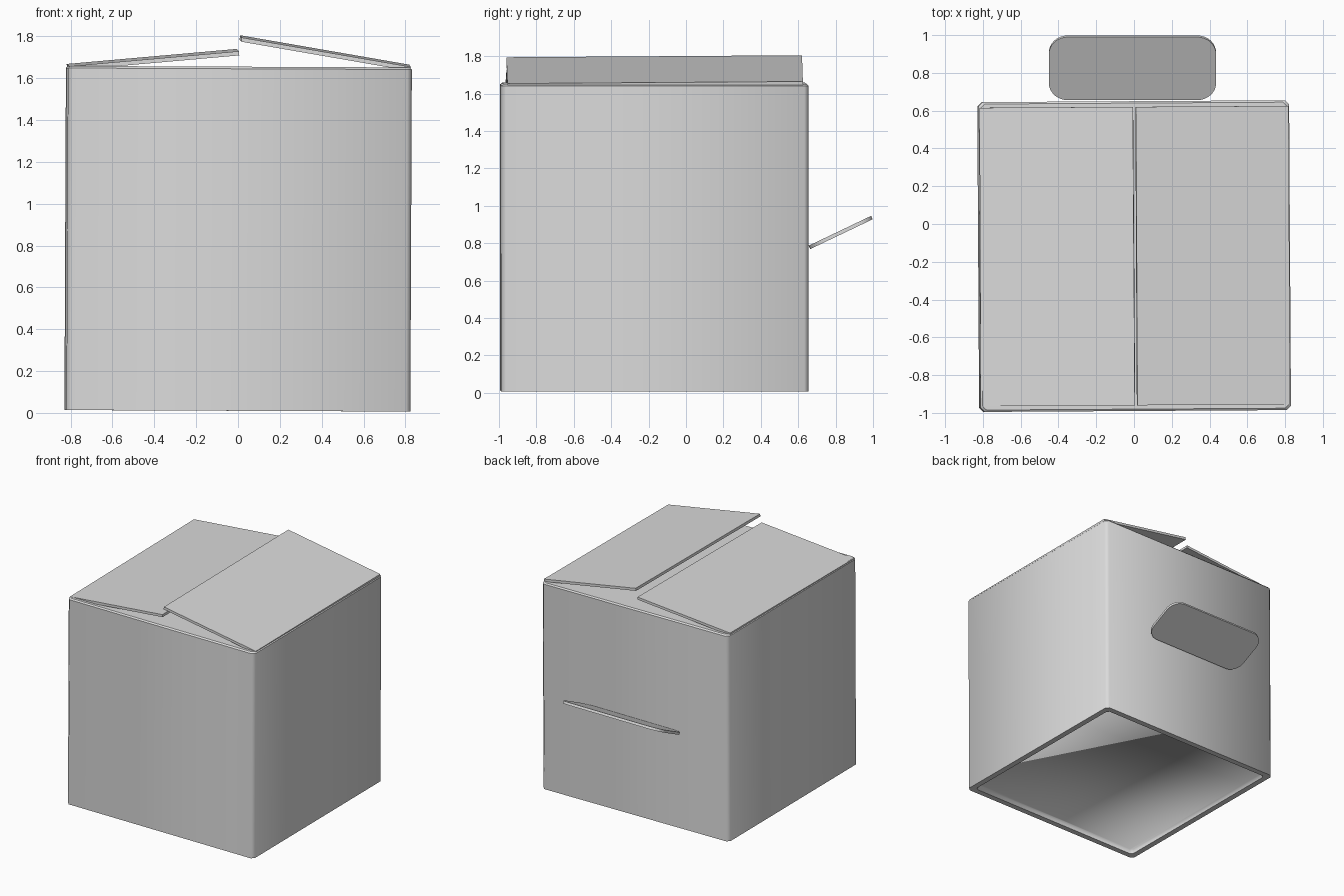
import bpy, bmesh, math
from mathutils import Matrix

cube = bpy.data.objects.get("Cube")
if cube:
    bpy.data.objects.remove(cube, do_unlink=True)

# One plain grey for every part
grey = bpy.data.materials.new("plain_grey")
grey.use_nodes = True
colour = (0.71, 0.71, 0.71, 1)
grey.diffuse_color = colour
grey.node_tree.nodes["Principled BSDF"].inputs["Base Color"].default_value = colour

# The whole box sits very slightly askew
askew = Matrix.Rotation(math.radians(0.35), 4, 'Z') @ Matrix.Rotation(math.radians(0.25), 4, 'Y')


def finish(name, bm, matrix):
    mesh = bpy.data.meshes.new(name)
    bm.to_mesh(mesh)
    bm.free()
    mesh.materials.append(grey)
    obj = bpy.data.objects.new(name, mesh)
    bpy.context.collection.objects.link(obj)
    obj.matrix_world = matrix
    return obj


def plate(size, centre):
    bm = bmesh.new()
    bmesh.ops.create_cube(bm, size=1)
    bmesh.ops.scale(bm, vec=size, verts=bm.verts)
    bmesh.ops.translate(bm, vec=centre, verts=bm.verts)
    return bm


def ring(bm, inset, cut, z):
    # Rectangle with chamfered corners
    half_x, half_y = 0.822 - inset, 0.82 - inset
    points = []
    for sx, sy in ((1, 1), (-1, 1), (-1, -1), (1, -1)):
        pair = [(sx * half_x, sy * (half_y - cut)), (sx * (half_x - cut), sy * half_y)]
        points += pair if sx * sy > 0 else pair[::-1]
    return [bm.verts.new((x, y, z)) for x, y in points]


# Box: soft vertical corners, chamfered top, shallow recess underneath
bm = bmesh.new()
loops = [ring(bm, 0.01, 0.022, 1.655),
         ring(bm, 0, 0.022, 1.645),
         ring(bm, 0, 0.022, 0.01),
         ring(bm, 0.045, 0.018, 0.01),
         ring(bm, 0.045, 0.018, 0.05)]
for a, b in zip(loops, loops[1:]):
    for i in range(len(a)):
        j = (i + 1) % len(a)
        bm.faces.new((a[i], a[j], b[j], b[i]))
bm.faces.new(loops[0])
panel = bm.faces.new(loops[-1])
bmesh.ops.recalc_face_normals(bm, faces=bm.faces)
for face in bm.faces:
    face.smooth = True
for edge in bm.edges:
    level = abs(edge.verts[0].co.z - edge.verts[1].co.z) < 0.001
    around_rim = level and len({round(v.co.z, 3) for f in edge.link_faces for v in f.verts}) > 1
    edge.smooth = not around_rim or panel in edge.link_faces
finish("box_shell", bm, askew @ Matrix.Translation((-0.004, -0.17, 0)))

# Lid flaps: thin plates hinged on the two side edges
for name, side, length, lift, height in (
        ("right_flap", -1, 0.816, 5.3, 1.659), ("left_flap", 1, 0.82, 9.6, 1.663)):
    bm = plate((length, 1.58, 0.02), (-side * length / 2, 0, -0.01))
    hinge = Matrix.Translation((side * 0.818 - 0.004, -0.17, height))
    turn = Matrix.Rotation(math.radians(side * lift), 4, 'Y') @ Matrix.Rotation(math.radians(0.4), 4, 'X')
    finish(name, bm, askew @ hinge @ turn)

# Handle: rounded plate sloping up from the back wall
width, length, thick = 0.885, 0.37, 0.02
bm = plate((width, length, thick), (0, length / 2, 0))
corners = [e for e in bm.edges if abs(e.verts[0].co.z - e.verts[1].co.z) > thick / 2]
bmesh.ops.bevel(bm, geom=corners, offset=0.1, segments=8, profile=0.5, affect='EDGES')
slope = Matrix.Translation((-0.008, 0.66, 0.778)) @ Matrix.Rotation(math.radians(25.5), 4, 'X')
handle = finish("back_handle", bm, slope)
bpy.ops.object.select_all(action='DESELECT')
handle.select_set(True)
bpy.context.view_layer.objects.active = handle
bpy.ops.object.shade_smooth_by_angle(angle=math.radians(30))
